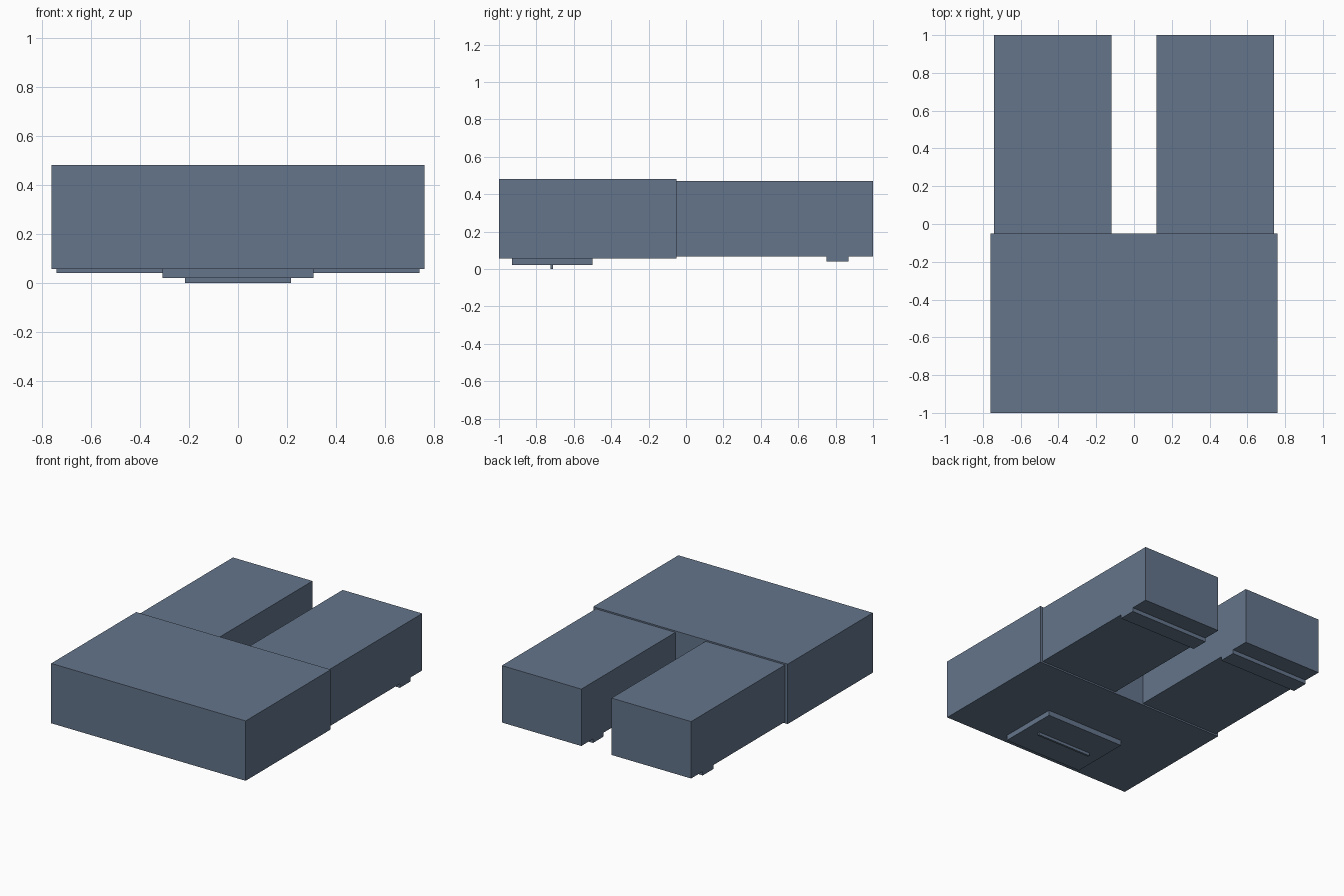
import bpy

cube = bpy.data.objects.get("Cube")
if cube:
    bpy.data.objects.remove(cube, do_unlink=True)

# Single slate blue colour
slate = bpy.data.materials.new("slate_blue")
slate.use_nodes = True
colour = (0.127, 0.178, 0.258, 1)
slate.diffuse_color = colour
for node in slate.node_tree.nodes:
    if node.type == 'BSDF_PRINCIPLED':
        node.inputs["Base Color"].default_value = colour


def box(name, x, y, z):
    """Box spanning the given (min, max) ranges."""
    spans = (x, y, z)
    bpy.ops.mesh.primitive_cube_add(size=1, location=[(a + b) / 2 for a, b in spans])
    obj = bpy.context.object
    obj.name = name
    obj.scale = [b - a for a, b in spans]
    bpy.ops.object.transform_apply(location=False, rotation=False, scale=True)
    obj.data.materials.append(slate)
    return obj


# Main block with its underside pad and thin rib
box("main_block", (-0.76, 0.76), (-1, -0.05), (0.057, 0.48))
box("underside_pad", (-0.308, 0.308), (-0.93, -0.5), (0.02, 0.057))
box("pad_rib", (-0.215, 0.215), (-0.725, -0.71), (0, 0.02))

# Two rear wings, each with a full-width foot strip
for side, x in (("left", (0.118, 0.74)), ("right", (-0.74, -0.118))):
    box(side + "_wing", x, (-0.05, 1), (0.068, 0.47))
    box(side + "_foot", x, (0.75, 0.87), (0.04, 0.068))
